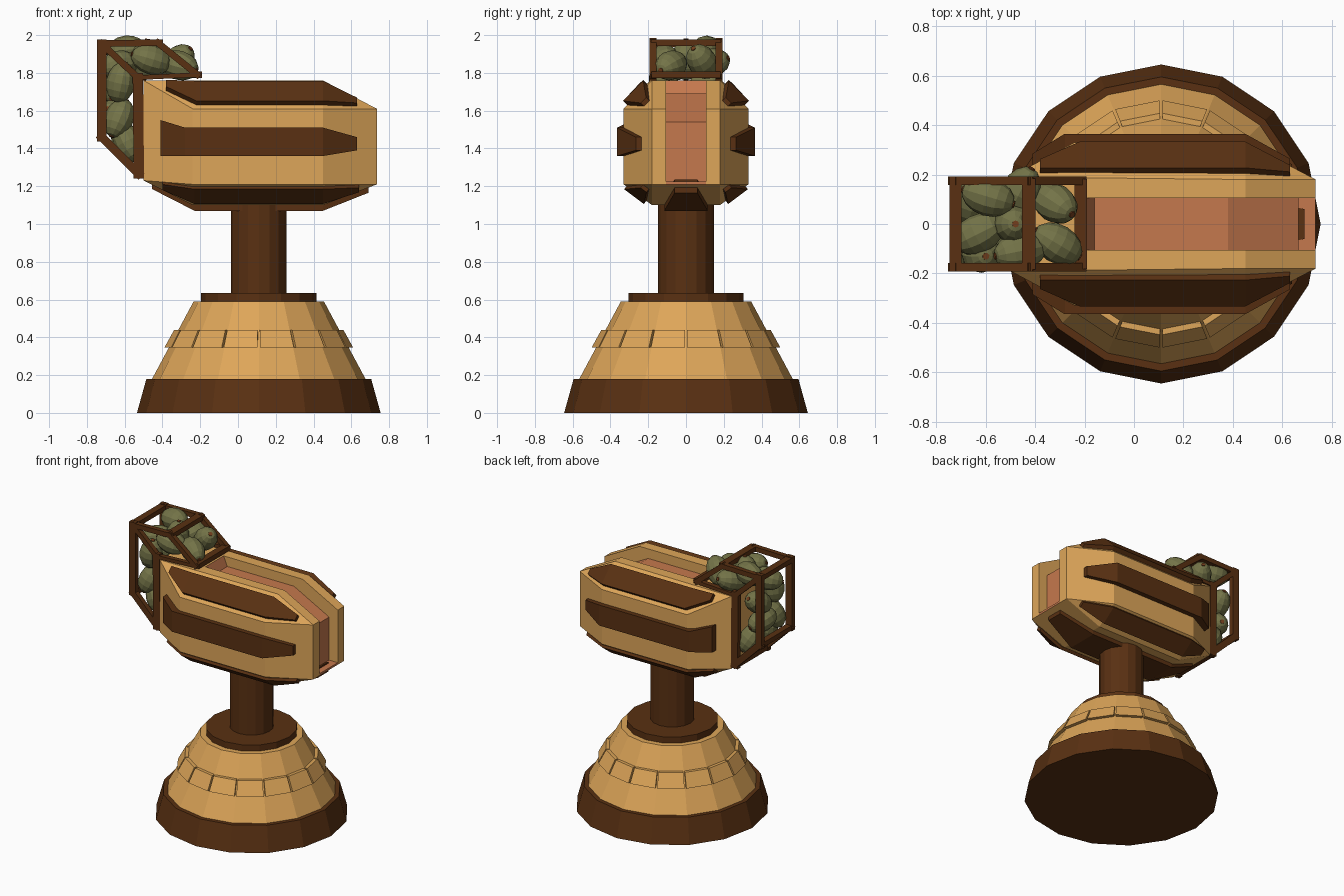
import bpy, bmesh, math
from mathutils import Vector

if "Cube" in bpy.data.objects:
    bpy.data.objects.remove(bpy.data.objects["Cube"])


def material(name, rgb):
    m = bpy.data.materials.new(name)
    m.diffuse_color = (*rgb, 1)
    m.use_nodes = True
    m.node_tree.nodes["Principled BSDF"].inputs["Base Color"].default_value = m.diffuse_color
    return m


TAN = material("tan wood", (0.73, 0.38, 0.10))
DARK = material("dark brown", (0.10, 0.03, 0.006))
SALMON = material("terracotta", (0.56, 0.19, 0.075))
GREEN = material("olive green", (0.175, 0.175, 0.065))
TIP = material("stem brown", (0.18, 0.05, 0.012))
CX = 0.11      # axis of the stand


def finish(bm, name, *mats):
    bmesh.ops.recalc_face_normals(bm, faces=bm.faces)
    me = bpy.data.meshes.new(name)
    bm.to_mesh(me)
    bm.free()
    for m in mats:
        me.materials.append(m)
    ob = bpy.data.objects.new(name, me)
    bpy.context.collection.objects.link(ob)
    return ob


def hull(name, pts, mat):
    bm = bmesh.new()
    for p in pts:
        bm.verts.new(p)
    bmesh.ops.convex_hull(bm, input=bm.verts)
    bmesh.ops.delete(bm, geom=[v for v in bm.verts if not v.link_faces], context='VERTS')
    bmesh.ops.dissolve_limit(bm, angle_limit=0.01, verts=bm.verts, edges=bm.edges)
    return finish(bm, name, mat)


def cone(name, r1, r2, z1, z2, mat):
    bm = bmesh.new()
    bmesh.ops.create_cone(bm, cap_ends=True, segments=16, radius1=r1, radius2=r2, depth=z2 - z1)
    bmesh.ops.translate(bm, verts=bm.verts, vec=(CX, 0, (z1 + z2) / 2))
    return finish(bm, name, mat)


def loft(name, rings, mat):
    bm = bmesh.new()
    rows = [[bm.verts.new(p) for p in r] for r in rings]
    for a, b in zip(rows, rows[1:]):
        for i in range(4):
            j = (i + 1) % 4
            bm.faces.new((a[i], a[j], b[j], b[i]))
    bm.faces.new(rows[0])
    bm.faces.new(rows[-1])
    return finish(bm, name, mat)


def beam(name, a, b, w, t, across=(0, 1, 0)):
    """Rectangular bar from a to b, t thick along 'across', w the other way."""
    a, b = Vector(a), Vector(b)
    d = (b - a).normalized()
    v = Vector(across)
    u = d.cross(v).normalized()
    e = d * w * 0.45
    ring = lambda p: [p + u * i * w / 2 + v * j * t / 2 for i, j in ((1, 1), (1, -1), (-1, -1), (-1, 1))]
    return loft(name, [ring(a - e), ring(b + e)], DARK)


# Stand: foot, cone, collar and post
cone("base_foot", 0.645, 0.595, 0, 0.18, DARK)
cone("base_cone", 0.565, 0.345, 0.18, 0.59, TAN)
cone("post_collar", 0.305, 0.305, 0.59, 0.635, DARK)
cone("post", 0.147, 0.147, 0.63, 1.14, DARK)

# Ring of bricks around the cone
for k in range(16):
    a0 = k * math.pi / 8 + 0.012
    a1 = (k + 1) * math.pi / 8 - 0.012
    hull(f"base_brick_{k + 1}",
         [(CX + r * math.cos(a), r * math.sin(a), z) for a in (a0, a1)
          for r, z in ((0.40, 0.345), (0.50, 0.345), (0.448, 0.44), (0.38, 0.44))], TAN)

# Body side walls
ends = [(-0.5, 0.19, 1.23), (-0.5, 0.19, 1.76), (0.735, 0.18, 1.21), (0.735, 0.18, 1.61)]
mid = [(x, y, z) for x in (-0.24, 0.45)
       for y, z in ((0.18, 1.10), (0.33, 1.21), (0.33, 1.61), (0.18, 1.76))]
inner = [(x, 0.105, z) for x, y, z in ends + mid if y < 0.3]
for s, side in ((-1, "front"), (1, "back")):
    hull(f"body_wall_{side}", [(x, s * y, z) for x, y, z in ends + mid + inner], TAN)

# Body centre with the recessed terracotta chute
prof = [(-0.5, 1.76), (-0.19, 1.76), (-0.16, 1.69), (0.38, 1.69), (0.665, 1.54), (0.665, 1.225),
        (0.735, 1.225), (0.735, 1.21), (0.45, 1.10), (-0.24, 1.10), (-0.5, 1.23)]
bm = bmesh.new()
f = bm.faces.new([bm.verts.new((x, -0.105, z)) for x, z in prof])
ext = bmesh.ops.extrude_face_region(bm, geom=[f])
bmesh.ops.translate(bm, vec=(0, 0.21, 0), verts=[v for v in ext["geom"] if isinstance(v, bmesh.types.BMVert)])
bmesh.ops.recalc_face_normals(bm, faces=bm.faces)
for f in bm.faces:
    c = f.calc_center_median()
    if abs(f.normal.y) < 0.5 and f.normal.z > -0.1 and c.x > -0.18:
        f.material_index = 1
finish(bm, "body_chute", TAN, SALMON)


# Armour strips that bend with the body: stations are (x, y, z, half width)
def strip(name, stations, normal, s):
    n = Vector((0, s * normal[0], normal[1])).normalized()
    across = Vector((0, -n.z, n.y))
    rings = []
    for x, y, z, w in stations:
        c = Vector((x, s * y, z))
        low = c - n * 0.07
        rings.append([c - across * w, c + across * w, low + across * w, low - across * w])
    loft(name, rings, DARK)


for s, side in ((-1, "front"), (1, "back")):
    strip(f"side_strip_{side}", [(-0.41, 0.285, 1.455, 0.095), (-0.28, 0.365, 1.435, 0.075),
                                 (0.45, 0.365, 1.435, 0.075), (0.63, 0.265, 1.425, 0.035)], (1, 0), s)
    strip(f"upper_strip_{side}", [(-0.38, 0.245, 1.745, 0.025), (-0.22, 0.28, 1.705, 0.075),
                                  (0.45, 0.28, 1.705, 0.075), (0.63, 0.225, 1.655, 0.02)], (1, 1), s)
    strip(f"lower_strip_{side}", [(-0.40, 0.235, 1.195, 0.025), (-0.23, 0.275, 1.145, 0.065),
                                  (0.45, 0.275, 1.145, 0.065), (0.64, 0.225, 1.18, 0.02)], (0.6, -0.8), s)
strip("bottom_strip", [(-0.455, 0, 1.185, 0.06), (-0.23, 0, 1.07, 0.115),
                       (0.45, 0, 1.07, 0.115), (0.69, 0, 1.165, 0.06)], (0, -1), 1)

# Hopper cage
P = {"a": (-0.722, 1.955), "b": (-0.425, 1.96), "c": (-0.215, 1.79),
     "d": (-0.53, 1.775), "e": (-0.525, 1.265), "f": (-0.722, 1.46)}
bars = (("a", "b", 0.035), ("b", "c", 0.035), ("c", "d", 0.025), ("d", "e", 0.055),
        ("e", "f", 0.045), ("f", "a", 0.05), ("a", "d", 0.035))
for s, side in ((-1, "front"), (1, "back")):
    for p, q, w in bars:
        (x0, z0), (x1, z1) = P[p], P[q]
        beam(f"cage_bar_{p}{q}_{side}", (x0, s * 0.175, z0), (x1, s * 0.175, z1), w, 0.035)
for p, w in (("a", 0.05), ("b", 0.055), ("c", 0.05), ("e", 0.05), ("f", 0.045)):
    x, z = P[p]
    beam(f"cage_crossbar_{p}", (x, -0.16, z), (x, 0.16, z), w, 0.035, (0, 0, 1))

# Melons: centre and long-axis direction
melons = [((-0.59, 0.11, 1.92), (1, -0.3, 0.1)), ((-0.49, 0.0, 1.87), (0.1, 0, 1)),
          ((-0.63, -0.04, 1.84), (1, 0.5, 0.2)), ((-0.32, 0.085, 1.86), (0.6, -0.4, 0.6)),
          ((-0.31, -0.08, 1.84), (1, -0.6, -0.3)), ((-0.46, -0.11, 1.87), (1, 0.2, -0.3)),
          ((-0.62, -0.12, 1.75), (0.2, -0.1, 1)), ((-0.46, 0.13, 1.85), (0.5, 1, 0.3)),
          ((-0.65, 0.09, 1.72), (0.2, 1, 0.6)), ((-0.63, -0.11, 1.56), (0.4, 0.3, 1)),
          ((-0.66, 0.06, 1.58), (0.3, 1, -0.3)), ((-0.58, -0.1, 1.43), (-0.5, 0.2, 1)),
          ((-0.59, 0.09, 1.44), (-0.5, -0.5, 1))]
for k, (c, d) in enumerate(melons):
    bm = bmesh.new()
    bmesh.ops.create_uvsphere(bm, u_segments=12, v_segments=8, radius=1)
    bmesh.ops.scale(bm, vec=(0.078, 0.078, 0.11), verts=bm.verts)
    body = set(bm.faces)
    bmesh.ops.create_cone(bm, cap_ends=True, segments=8, radius1=0.014, radius2=0.014, depth=0.222)
    for f in bm.faces:
        f.material_index = 0 if f in body else 1
    ob = finish(bm, f"melon_{k + 1}", GREEN, TIP)
    ob.rotation_mode = 'QUATERNION'
    ob.rotation_quaternion = Vector(d).to_track_quat('Z', 'Y')
    ob.location = c
